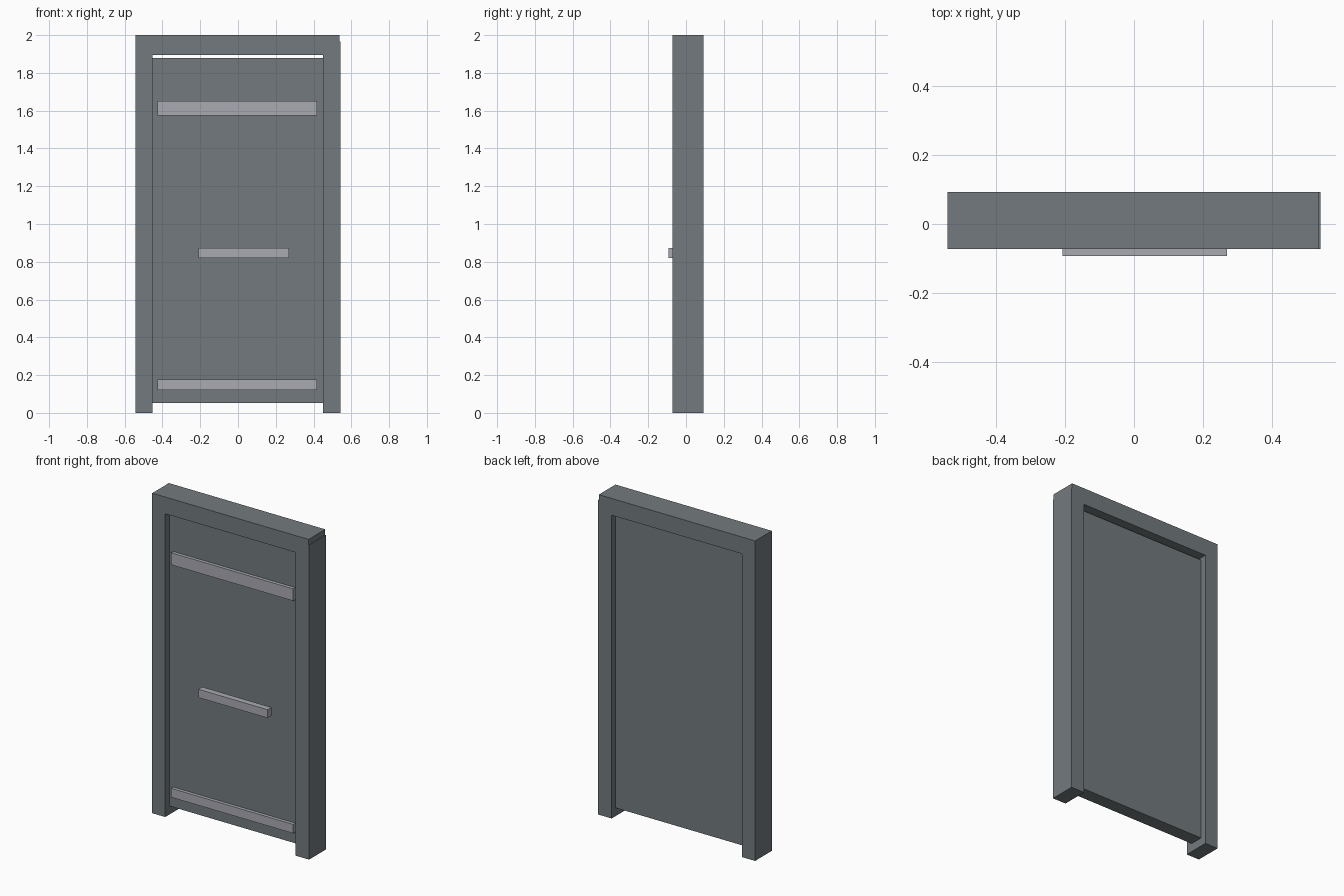
import bpy
import bmesh
from mathutils import Vector

cube = bpy.data.objects.get("Cube")
if cube:
    bpy.data.objects.remove(cube, do_unlink=True)


def make_material(name, rgb):
    mat = bpy.data.materials.new(name)
    mat.use_nodes = True
    colour = (*rgb, 1.0)
    mat.diffuse_color = colour
    mat.node_tree.nodes["Principled BSDF"].inputs["Base Color"].default_value = colour
    return mat


def box(name, x, y, z, mat):
    """Flat-faced box spanning the given (low, high) ranges."""
    low, high = (Vector(corner) for corner in zip(x, y, z))
    bm = bmesh.new()
    bmesh.ops.create_cube(bm, size=1)
    bmesh.ops.scale(bm, vec=high - low, verts=bm.verts)
    bmesh.ops.translate(bm, vec=(low + high) / 2, verts=bm.verts)
    mesh = bpy.data.meshes.new(name)
    bm.to_mesh(mesh)
    bm.free()
    mesh.materials.append(mat)
    obj = bpy.data.objects.new(name, mesh)
    bpy.context.collection.objects.link(obj)
    return obj


dark_grey = make_material("dark grey", (0.172, 0.195, 0.21))
light_grey = make_material("light grey", (0.40, 0.405, 0.45))

# Door frame: two posts and a lintel that stops just short of the left post's outer side
frame_depth = (-0.072, 0.093)
box("right_post", (-0.543, -0.453), frame_depth, (0, 1.895), dark_grey)
box("left_post", (0.449, 0.542), frame_depth, (0, 1.965), dark_grey)
box("lintel", (-0.543, 0.538), frame_depth, (1.895, 2.0), dark_grey)

# Recessed door panel with a gap above and below
box("door_panel", (-0.453, 0.449), (-0.029, 0.055), (0.052, 1.88), dark_grey)

# Trim strips on the panel
for name, z in (("upper_strip", (1.575, 1.65)), ("lower_strip", (0.122, 0.178))):
    box(name, (-0.427, 0.417), (-0.05, -0.029), z, light_grey)

# Push bar standing proud of the frame
box("push_bar", (-0.208, 0.27), (-0.093, -0.055), (0.82, 0.872), light_grey)
